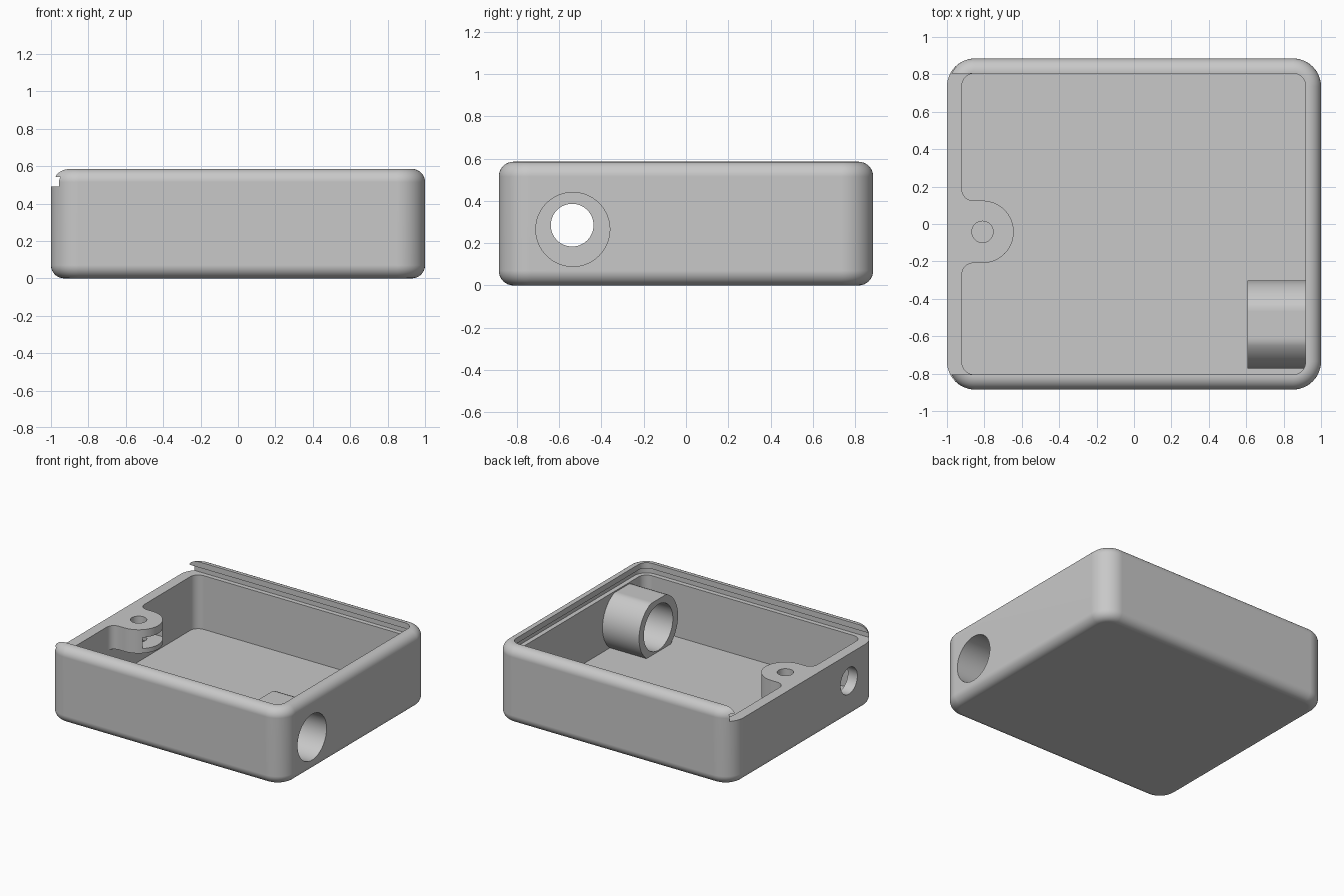
import bpy, bmesh
from math import sin, cos, pi, radians

cube = bpy.data.objects.get("Cube")
if cube:
    bpy.data.objects.remove(cube, do_unlink=True)

grey = bpy.data.materials.new("plain_grey")
grey.use_nodes = True
grey.diffuse_color = (0.58, 0.58, 0.58, 1)
grey.node_tree.nodes["Principled BSDF"].inputs["Base Color"].default_value = grey.diffuse_color


def arc(cx, cy, r, a0, a1, n=12):
    angles = [radians(a0 + (a1 - a0) * i / n) for i in range(n + 1)]
    return [(cx + r * cos(a), cy + r * sin(a)) for a in angles]


def rounded_rect(x0, x1, y0, y1, r):
    return (arc(x1 - r, y1 - r, r, 0, 90) + arc(x0 + r, y1 - r, r, 90, 180)
            + arc(x0 + r, y0 + r, r, 180, 270) + arc(x1 - r, y0 + r, r, 270, 360))


def circle(cx, cy, r, n=64):
    return arc(cx, cy, r, 0, 360, n)[:-1]


def loft(name, rings):
    """Skin a stack of matching rings and cap both ends."""
    bm = bmesh.new()
    loops = [[bm.verts.new(p) for p in ring] for ring in rings]
    n = len(loops[0])
    for a, b in zip(loops, loops[1:]):
        for i in range(n):
            j = (i + 1) % n
            bm.faces.new((a[i], a[j], b[j], b[i]))
    bm.faces.new(loops[0][::-1])
    bm.faces.new(loops[-1])
    bmesh.ops.recalc_face_normals(bm, faces=bm.faces)
    mesh = bpy.data.meshes.new(name)
    bm.to_mesh(mesh)
    bm.free()
    mesh.materials.append(grey)
    ob = bpy.data.objects.new(name, mesh)
    bpy.context.collection.objects.link(ob)
    return ob


def prism_z(name, outline, z0, z1):
    return loft(name, [[(x, y, z) for x, y in outline] for z in (z0, z1)])


def prism_x(name, outline, x0, x1):
    return loft(name, [[(x, y, z) for y, z in outline] for x in (x0, x1)])


def combine(body, tool, operation="DIFFERENCE"):
    mod = body.modifiers.new("combine", "BOOLEAN")
    mod.operation, mod.solver, mod.object = operation, "EXACT", tool
    dg = bpy.context.evaluated_depsgraph_get()
    mesh = bpy.data.meshes.new_from_object(body.evaluated_get(dg))
    body.modifiers.clear()
    body.data = mesh
    bpy.data.objects.remove(tool, do_unlink=True)


# Outer shell: rounded block with filleted top and bottom
WIDTH, DEPTH, HEIGHT, CORNER, FILLET = 1.0, 0.885, 0.585, 0.15, 0.07
profile = []
for i in range(9):
    a = pi / 2 * i / 8
    profile.append((FILLET * (1 - sin(a)), FILLET * (1 - cos(a))))
profile += [(inset, HEIGHT - z) for inset, z in reversed(profile)]
rings = []
for d, z in profile:
    outline = rounded_rect(d - WIDTH, WIDTH - d, d - DEPTH, DEPTH - d, CORNER - d)
    rings.append([(x, y, z) for x, y in outline])
box = loft("box_body", rings)

# Main cavity
combine(box, prism_z("cavity", rounded_rect(-0.92, 0.917, -0.805, 0.805, 0.067), 0.08, 0.515))

# Screw boss on the low wall, blended with side fillets
bx, by, br, f = -0.81, -0.042, 0.167, 0.06
boss = ([(-0.96, by - br - f)] + arc(-0.92 + f, by - br - f, f, 180, 90, 8)
        + arc(bx, by, br, -90, 90, 32)
        + arc(-0.92 + f, by + br + f, f, 270, 180, 8) + [(-0.96, by + br + f)])
combine(box, prism_z("boss", boss, 0.31, 0.505), "UNION")

# Socket tube with a flattened top, behind the large side opening
ty, tz, tube_top = -0.537, 0.265, 0.48
tube = [(y, min(z, tube_top)) for y, z in circle(ty, tz, 0.235)]
combine(box, prism_x("socket_tube", tube, 0.608, 0.95), "UNION")

# Sliding lid groove, and the opening above it between the lips
combine(box, prism_z("lid_groove", rounded_rect(-1.3, 0.952, -0.84, 0.84, 0.1), 0.49, 0.542))
combine(box, prism_z("lid_opening", rounded_rect(-1.3, 0.917, -0.805, 0.805, 0.067), 0.515, 0.7))

# Large bore through the tube, small hole in the opposite wall
combine(box, prism_x("socket_bore", circle(ty + 0.002, tz, 0.175), 0.5, 1.1))
combine(box, prism_x("cable_hole", circle(-0.538, 0.285, 0.101), -1.1, -0.85))

# Screw hole and side-loading nut pocket in the boss
combine(box, prism_z("screw_hole", circle(bx, by, 0.057, 40), 0.2, 0.6))
half = 0.12
nut = [(bx + 0.3, by - half), (bx + 0.3, by + half), (bx - half * 0.577, by + half),
       (bx - half * 1.155, by), (bx - half * 0.577, by - half)]
combine(box, prism_z("nut_pocket", nut, 0.345, 0.43))

# Smooth fillets, crisp machined edges
bpy.ops.object.select_all(action="DESELECT")
box.select_set(True)
bpy.context.view_layer.objects.active = box
bpy.ops.object.shade_smooth_by_angle(angle=radians(25))
weighted = box.modifiers.new("even_shading", "WEIGHTED_NORMAL")
weighted.keep_sharp = True
